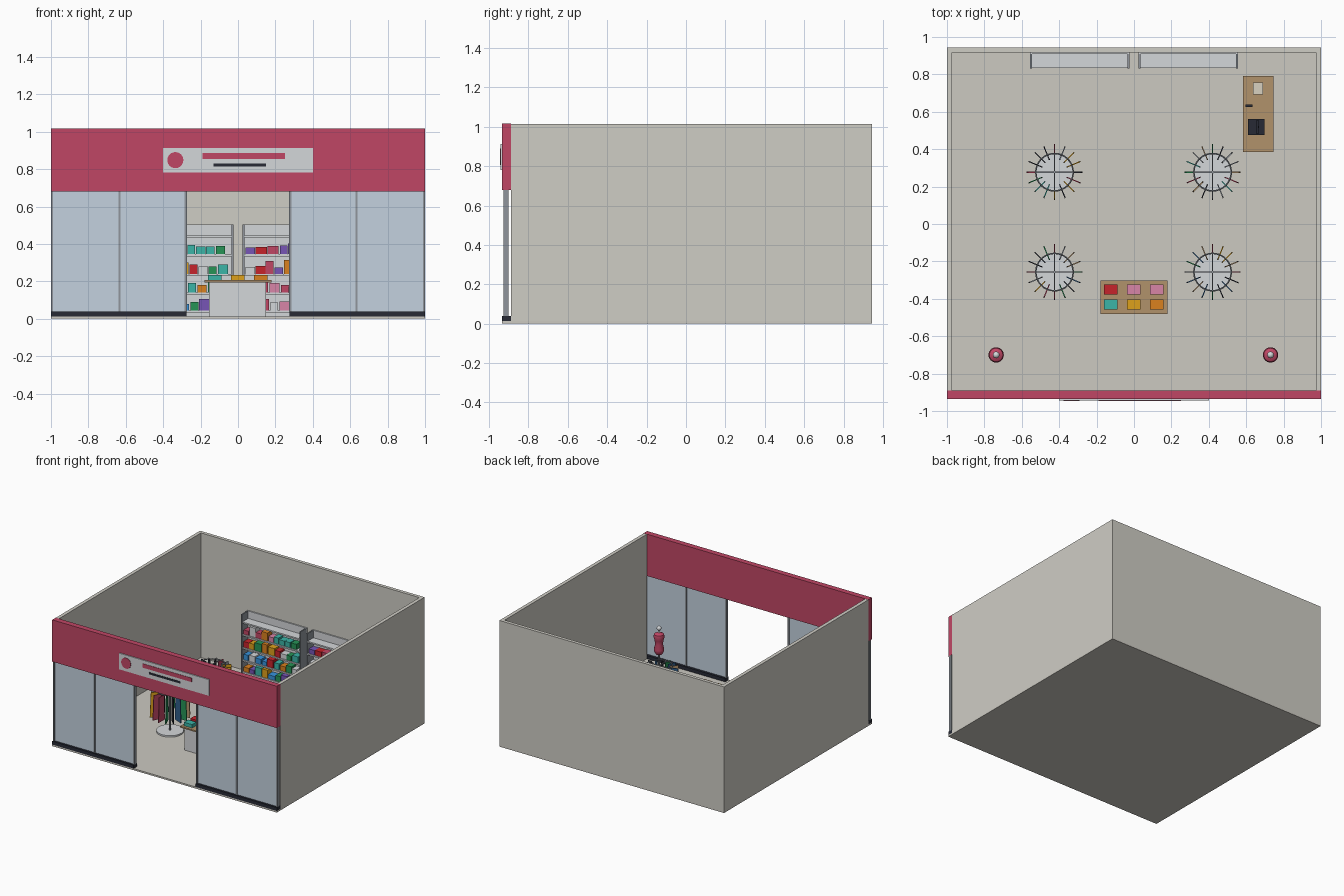
import bpy, bmesh, math, random
from mathutils import Matrix

random.seed(4)
cube = bpy.data.objects.get("Cube")
if cube:
    bpy.data.objects.remove(cube)


def material(name, hexcode):
    rgb = [(int(hexcode[i:i + 2], 16) / 255) ** 2.2 for i in (0, 2, 4)]
    m = bpy.data.materials.new(name)
    m.use_nodes = True
    m.diffuse_color = (*rgb, 1)
    m.node_tree.nodes["Principled BSDF"].inputs["Base Color"].default_value = (*rgb, 1)
    return m


PALETTE = {
    "plaster": "CECCC4", "floor": "CBC8C0", "crimson": "BF4865", "glass": "C2D0DE",
    "metal": "8E949B", "dark": "2B2E38", "panel": "D3D6D9", "wood": "B0916B",
    "teal": "3DB3A6", "yellow": "DDA021", "orange": "D98024", "red": "C5282F",
    "pink": "D884A6", "blue": "3A92DC", "green": "2A9257", "purple": "7656B5",
    "navy": "34608C", "cream": "D8D0BE",
}
MAT = {name: material(name, code) for name, code in PALETTE.items()}


def finish(name, bm, mat, smooth=False):
    mesh = bpy.data.meshes.new(name)
    bmesh.ops.recalc_face_normals(bm, faces=bm.faces)
    bm.to_mesh(mesh)
    bm.free()
    mesh.materials.append(MAT[mat])
    ob = bpy.data.objects.new(name, mesh)
    bpy.context.collection.objects.link(ob)
    if smooth:
        bpy.ops.object.select_all(action="DESELECT")
        ob.select_set(True)
        bpy.context.view_layer.objects.active = ob
        bpy.ops.object.shade_smooth_by_angle(angle=math.radians(40))
    return ob


def box(name, mat, x, y, z):
    """Box from (min, max) pairs on each axis."""
    bm = bmesh.new()
    bmesh.ops.create_cube(bm, size=1)
    for v in bm.verts:
        v.co = [a + (b - a) * (c + 0.5) for (a, b), c in zip((x, y, z), v.co)]
    return finish(name, bm, mat)


def lathe(name, mat, profile, x, y, steps=24):
    """Spin a (radius, height) profile around a vertical axis."""
    bm = bmesh.new()
    verts = [bm.verts.new((r, 0, z)) for r, z in profile]
    edges = [bm.edges.new(pair) for pair in zip(verts, verts[1:])]
    bmesh.ops.spin(bm, geom=verts + edges, axis=(0, 0, 1), cent=(0, 0, 0),
                   angle=math.tau, steps=steps, use_merge=True)
    bmesh.ops.remove_doubles(bm, verts=bm.verts, dist=0.0001)
    ob = finish(name, bm, mat, smooth=True)
    ob.location = (x, y, 0)
    return ob


def disc_profile(r, low, high):
    return [(0, low), (r, low), (r, high), (0, high)]


FLOOR = 0.013

# Shell: floor, back and side walls
box("floor", "floor", (-1, 1), (-0.935, 0.945), (0, FLOOR))
box("back_wall", "plaster", (-1, 1), (0.918, 0.945), (FLOOR, 1.015))
for side, x in (("right", (-1, -0.972)), ("left", (0.972, 1))):
    box(side + "_wall", "plaster", x, (-0.89, 0.918), (FLOOR, 1.015))

# Shop front: fascia, sign board, glazing
box("fascia", "crimson", (-1, 1), (-0.935, -0.89), (0.68, 1.016))
box("sign_board", "panel", (-0.4, 0.4), (-0.943, -0.935), (0.782, 0.912))
box("sign_upper_stripe", "crimson", (-0.19, 0.25), (-0.946, -0.943), (0.853, 0.885))
box("sign_lower_stripe", "dark", (-0.13, 0.15), (-0.946, -0.943), (0.814, 0.83))
disc = lathe("sign_disc", "crimson", disc_profile(0.043, 0, 0.003), -0.335, -0.943)
disc.rotation_euler.x = math.pi / 2
disc.location.z = 0.848
for side, s in (("right", -1), ("left", 1)):
    box(side + "_plinth", "dark", sorted((s * 0.275, s)), (-0.935, -0.89), (FLOOR, 0.04))
    box(side + "_glazing", "glass", sorted((s * 0.275, s * 0.995)), (-0.918, -0.91), (0.04, 0.68))
    for cx in (0.279, 0.633, 0.994):
        box(side + "_mullion", "metal", (s * cx - 0.006, s * cx + 0.006),
            (-0.926, -0.902), (0.04, 0.68))

# Wall shelving filled with goods
GOODS = ["crimson", "yellow", "red", "teal", "blue", "green", "orange", "pink", "purple", "panel"]
for left in (-0.555, 0.025):
    right = left + 0.53
    box("shelf_back", "panel", (left, right), (0.908, 0.918), (FLOOR, 0.505))
    for x in (left, right - 0.01):
        box("shelf_side", "metal", (x, x + 0.01), (0.832, 0.908), (FLOOR, 0.505))
    for level in (0.045, 0.14, 0.24, 0.345, 0.445):
        box("shelf_board", "panel", (left + 0.01, right - 0.01), (0.834, 0.908),
            (level - 0.011, level))
        if level > 0.4:
            continue
        x = left + 0.016
        while x < right - 0.075:
            w = random.uniform(0.04, 0.062)
            h = random.uniform(0.032, 0.075)
            box("shelf_goods", random.choice(GOODS), (x, x + w), (0.842, 0.9), (level, level + h))
            x += w + random.uniform(0.002, 0.009)

# Round garment racks
CLOTHES = ["teal", "yellow", "crimson", "navy", "green", "dark", "metal", "wood"]
for rx in (-0.425, 0.42):
    for ry in (-0.257, 0.277):
        lathe("rack_base", "panel", disc_profile(0.1, FLOOR, 0.025), rx, ry, 32)
        lathe("rack_pole", "metal", disc_profile(0.007, 0.025, 0.352), rx, ry, 12)
        rim = [(0.1 + 0.004 * math.cos(a), 0.347 + 0.004 * math.sin(a))
               for a in [i * math.tau / 8 for i in range(9)]]
        lathe("rack_ring", "metal", rim, rx, ry, 32)
        for k in range(2):
            arm = box("rack_arm", "metal", (-0.1, 0.1), (-0.003, 0.003), (0.343, 0.35))
            arm.location = (rx, ry, 0)
            arm.rotation_euler.z = k * math.pi / 2
        for k in range(16):
            # Each garment is a thin slab, narrower at the shoulder
            bm = bmesh.new()
            bmesh.ops.create_cube(bm, size=1, matrix=Matrix.Diagonal((0.08, 0.006, 0.2, 1)))
            for v in bm.verts:
                if v.co.z > 0:
                    v.co.x *= 0.8
                v.co.x += 0.11
                v.co.z += 0.238
            garment = finish("garment", bm, random.choice(CLOTHES))
            garment.location = (rx, ry, 0)
            garment.rotation_euler.z = k * math.tau / 16

# Display table with folded goods
box("table_body", "panel", (-0.155, 0.15), (-0.46, -0.325), (FLOOR, 0.195))
box("table_top", "wood", (-0.18, 0.178), (-0.48, -0.303), (0.195, 0.206))
for y, row in ((-0.43, ("teal", "yellow", "orange")), (-0.35, ("red", "pink", "pink"))):
    for x, mat in zip((-0.125, -0.002, 0.122), row):
        box("folded_goods", mat, (x - 0.036, x + 0.036), (y - 0.027, y + 0.027), (0.206, 0.234))

# Cash counter with till, card reader and bag
box("counter_body", "panel", (0.597, 0.733), (0.4, 0.775), (FLOOR, 0.235))
box("counter_top", "wood", (0.583, 0.745), (0.386, 0.791), (0.235, 0.25))
box("till_base", "dark", (0.61, 0.697), (0.476, 0.562), (0.25, 0.274))
box("till_stand", "dark", (0.655, 0.667), (0.513, 0.525), (0.274, 0.3))
box("till_screen", "dark", (0.656, 0.666), (0.482, 0.556), (0.295, 0.345))
box("card_reader", "dark", (0.597, 0.633), (0.625, 0.639), (0.25, 0.262))
box("paper_bag", "cream", (0.635, 0.69), (0.692, 0.757), (0.25, 0.31))

# Window mannequins
TORSO = [(0, 0.185), (0.024, 0.19), (0.036, 0.212), (0.038, 0.23), (0.028, 0.272),
         (0.034, 0.305), (0.041, 0.33), (0.036, 0.35), (0.014, 0.362), (0, 0.364)]
for x in (-0.737, 0.73):
    lathe("mannequin_base", "metal", disc_profile(0.036, FLOOR, 0.023), x, -0.7)
    lathe("mannequin_pole", "metal", disc_profile(0.006, 0.023, 0.19), x, -0.7, 12)
    lathe("mannequin_torso", "crimson", TORSO, x, -0.7)
    lathe("mannequin_neck", "panel", disc_profile(0.008, 0.36, 0.39), x, -0.7, 12)
    bm = bmesh.new()
    bmesh.ops.create_uvsphere(bm, u_segments=16, v_segments=10, radius=0.018)
    head = finish("mannequin_head", bm, "panel", smooth=True)
    head.location = (x, -0.7, 0.397)
